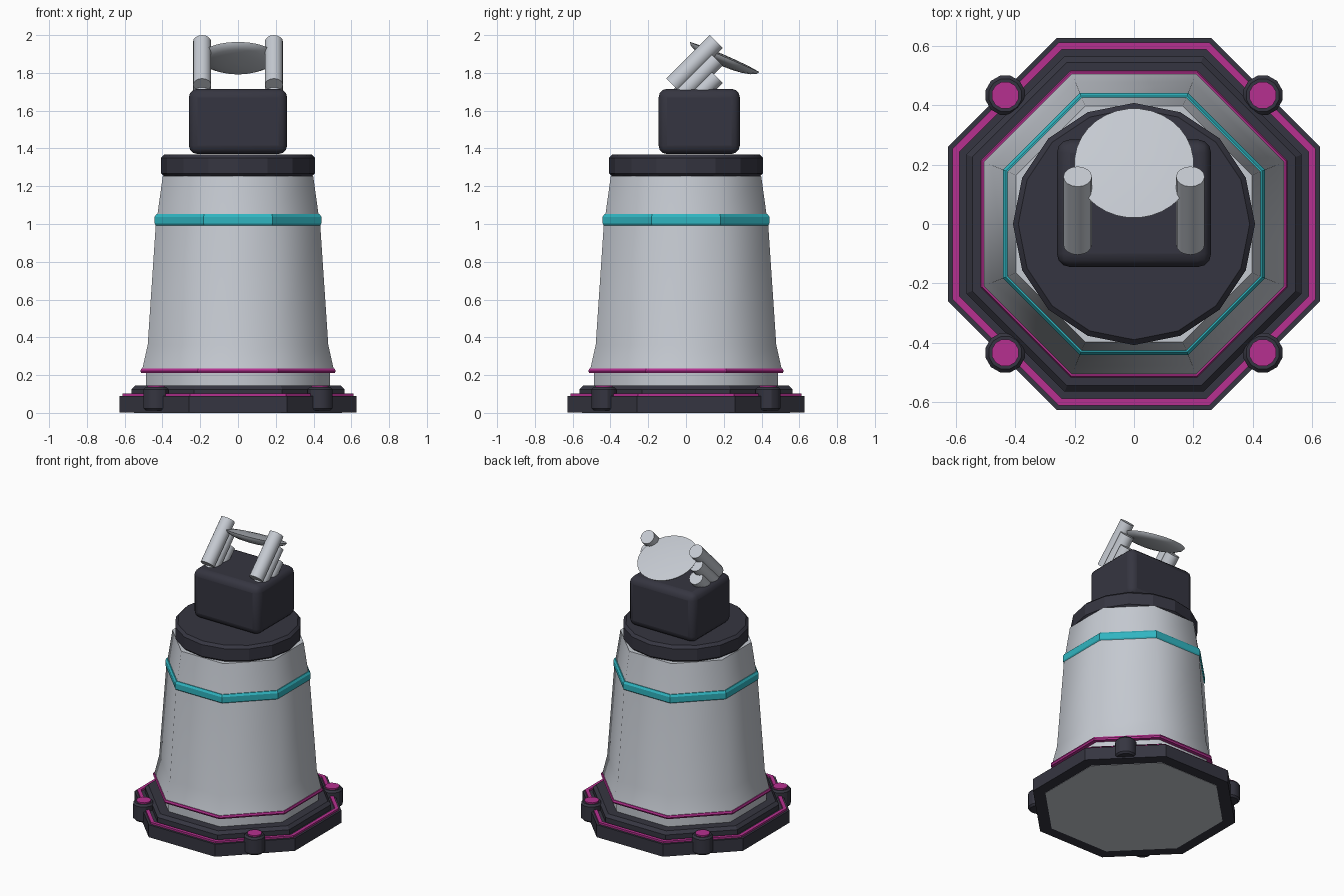
import bpy, bmesh, math
from mathutils import Vector

if "Cube" in bpy.data.objects:
    bpy.data.objects.remove(bpy.data.objects["Cube"])


def material(name, rgb):
    m = bpy.data.materials.new(name)
    m.diffuse_color = (*rgb, 1)
    m.use_nodes = True
    m.node_tree.nodes["Principled BSDF"].inputs["Base Color"].default_value = m.diffuse_color
    return m


GREY = material("light_grey", (0.56, 0.59, 0.64))
DARK = material("dark_slate", (0.036, 0.036, 0.052))
TEAL = material("teal", (0.03, 0.46, 0.53))
PINK = material("magenta", (0.47, 0.03, 0.28))


def finish(bm, name, mat, angle=30, bevel=0, segments=2):
    bmesh.ops.recalc_face_normals(bm, faces=bm.faces)
    me = bpy.data.meshes.new(name)
    bm.to_mesh(me)
    bm.free()
    me.materials.append(mat)
    ob = bpy.data.objects.new(name, me)
    bpy.context.collection.objects.link(ob)
    bpy.ops.object.select_all(action='DESELECT')
    bpy.context.view_layer.objects.active = ob
    ob.select_set(True)
    if bevel:
        mod = ob.modifiers.new("soft_edges", 'BEVEL')
        mod.width, mod.segments = bevel, segments
        mod.limit_method = 'ANGLE'
        mod.angle_limit = math.radians(50)
    if angle:
        bpy.ops.object.shade_smooth_by_angle(angle=math.radians(angle))
    return ob


def lathe(name, profile, mat, sides=8, closed=False, at=(0, 0), phase=0.5, flats=True, **kw):
    """Revolve (radius, z) points; with flats the radius is measured to the flat sides."""
    bm = bmesh.new()
    k = 1 / math.cos(math.pi / sides) if flats else 1
    rings = []
    for r, z in profile:
        ring = []
        for i in range(sides):
            a = 2 * math.pi * (i + phase) / sides
            ring.append(bm.verts.new((at[0] + r * k * math.cos(a), at[1] + r * k * math.sin(a), z)))
        rings.append(ring)
    pairs = list(zip(rings, rings[1:])) + ([(rings[-1], rings[0])] if closed else [])
    for lo, hi in pairs:
        for i in range(sides):
            j = (i + 1) % sides
            bm.faces.new((lo[i], lo[j], hi[j], hi[i]))
    if not closed:
        bm.faces.new(rings[0][::-1])
        bm.faces.new(rings[-1])
    return finish(bm, name, mat, **kw)


# Octagonal base tiers with a light plate underneath
lathe("base_plate", [(0.627, 0.002), (0.627, 0.09)], DARK)
lathe("base_step", [(0.565, 0.08), (0.565, 0.125), (0.545, 0.145)], DARK)
lathe("underside_plate", [(0.55, 0), (0.55, 0.004)], GREY)
lathe("base_trim", [(0.588, 0.085), (0.612, 0.085), (0.612, 0.103), (0.588, 0.103)], PINK, closed=True)

# Tapered octagonal tower
lathe("tower_foot", [(0.487, 0.13), (0.487, 0.225)], GREY, angle=50)
lathe("tower_body", [(0.508, 0.225), (0.478, 0.36), (0.435, 1.0), (0.425, 1.06), (0.398, 1.255)],
      GREY, angle=50)
lathe("tower_trim", [(0.48, 0.211), (0.512, 0.211), (0.517, 0.222), (0.512, 0.234), (0.48, 0.234)],
      PINK, closed=True)
lathe("tower_band", [(0.41, 0.988), (0.432, 0.988), (0.441, 1.002), (0.441, 1.038), (0.432, 1.052),
                     (0.41, 1.052)], TEAL, closed=True)

# Corner studs with coloured caps
for sx in (-1, 1):
    for sy in (-1, 1):
        p = (sx * 0.434, sy * 0.434)
        lathe("corner_stud", [(0.055, 0.012), (0.066, 0.024), (0.066, 0.125), (0.055, 0.137)],
              DARK, sides=12, at=p)
        lathe("stud_cap", [(0.045, 0.13), (0.045, 0.146)], PINK, sides=12, at=p)

# Turntable
lathe("turntable", [(0.39, 1.25), (0.408, 1.268), (0.408, 1.35), (0.39, 1.368)], DARK,
      sides=16, phase=0, flats=False, angle=20)

# Rounded turret block
bm = bmesh.new()
bmesh.ops.create_cube(bm, size=1)
bmesh.ops.scale(bm, vec=(0.52, 0.43, 0.345), verts=bm.verts)
bmesh.ops.translate(bm, vec=(0, 0.07, 1.543), verts=bm.verts)
finish(bm, "turret_block", DARK, angle=40, bevel=0.045, segments=3)

# Stacked launch tubes tilted back, three on each side
for sx in (-1, 1):
    for n in range(3):
        bm = bmesh.new()
        bmesh.ops.create_cone(bm, cap_ends=True, segments=16, radius1=0.048, radius2=0.048, depth=0.325)
        ob = finish(bm, "launch_tube", GREY, angle=40)
        ob.location = (sx * 0.19, 0.045, 1.851 - n * 0.093)
        ob.rotation_euler = (-math.pi / 4, 0, 0)

# Shallow tilted dish with a bulging back
steps = 5
under = [(0.2 * math.sin(math.pi / 2 * i / steps) + 0.001, -0.05 * math.cos(math.pi / 2 * i / steps))
         for i in range(steps + 1)]
dish = lathe("dish", under + [(0.14, 0.006), (0.07, 0.009), (0.001, 0.01)], GREY, sides=32, flats=False,
             angle=35)
dish.location = (0, 0.205, 1.884)
dish.rotation_euler = (math.radians(-23.4), 0, 0)
